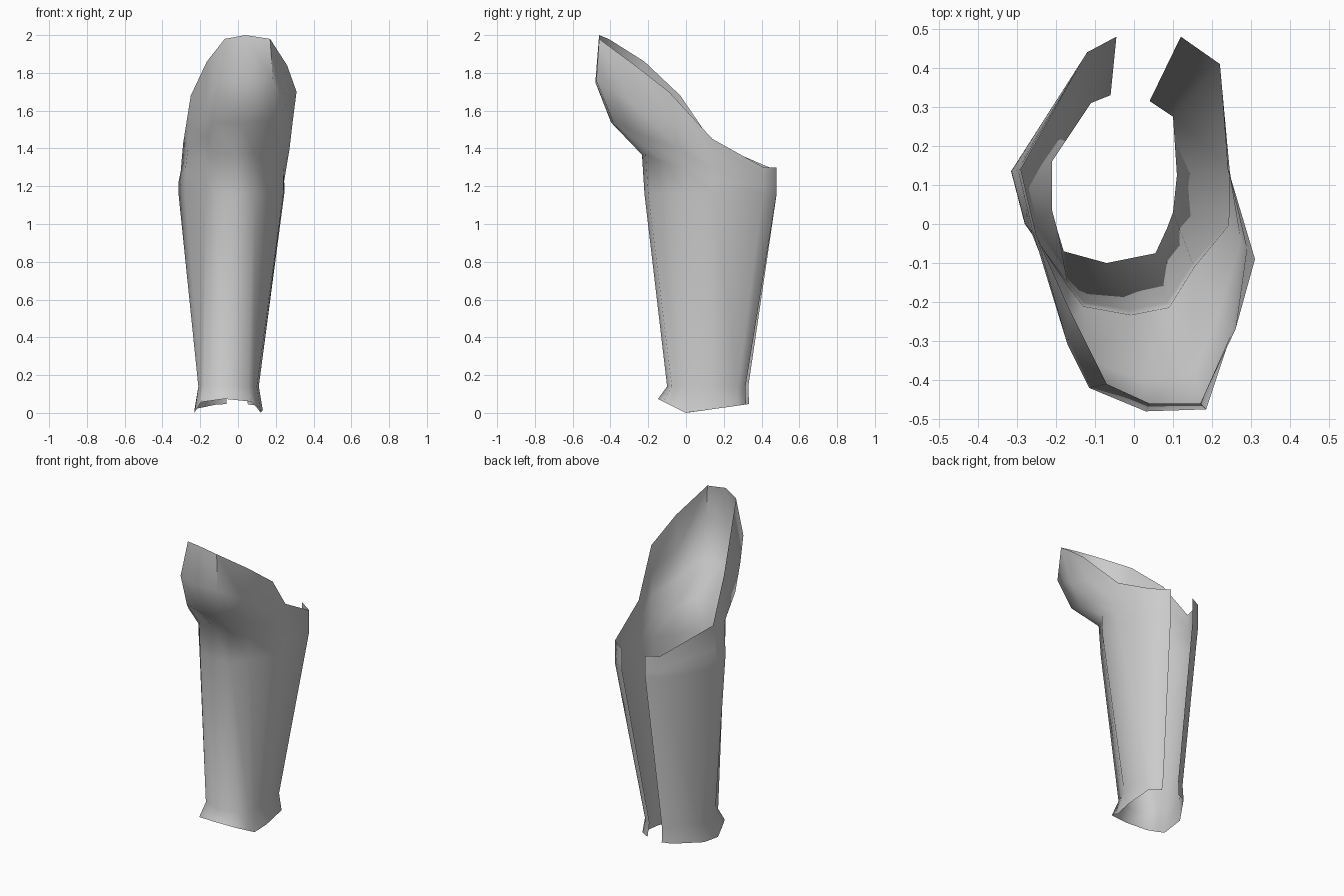
import bpy
import math
from mathutils import Vector

if "Cube" in bpy.data.objects:
    bpy.data.objects.remove(bpy.data.objects["Cube"], do_unlink=True)


def level_ring(points, height):
    """Turn flat outline points into a ring at one height."""
    return [Vector((x, y, height)) for x, y in points]


def blend_ring(lower, upper, across, up):
    """Ring between two others, with separate sideways and vertical blends."""
    ring = []
    for a, b in zip(lower, upper):
        point = a.lerp(b, across)
        point.z = a.z + (b.z - a.z) * up
        ring.append(point)
    return ring


def flare_point(point):
    """Push an ankle point outward and drop it to the curved lower hem."""
    x = (point.x + .055) * 1.13 - .055
    y = (point.y - .3) * 1.12 + .3
    return Vector((x, y, max(-.5 * y, .14 * y)))


def make_material(name, colour):
    material = bpy.data.materials.new(name)
    material.use_nodes = True
    material.diffuse_color = colour
    material.node_tree.nodes["Principled BSDF"].inputs["Base Color"].default_value = colour
    return material


def make_sheet(name, rings, material):
    """Skin a stack of open rings as one thin sheet facing outward."""
    columns = len(rings[0])
    vertices = [point for ring in rings for point in ring]
    faces = []
    for r in range(len(rings) - 1):
        for c in range(columns - 1):
            here = r * columns + c
            above = here + columns
            faces.append((here, above, above + 1, here + 1))
    mesh = bpy.data.meshes.new(name)
    mesh.from_pydata(vertices, [], faces)
    mesh.materials.append(material)
    sheet = bpy.data.objects.new(name, mesh)
    bpy.context.collection.objects.link(sheet)
    bpy.ops.object.select_all(action="DESELECT")
    sheet.select_set(True)
    bpy.context.view_layer.objects.active = sheet
    bpy.ops.object.shade_smooth_by_angle(angle=math.radians(60))
    return sheet


# Outlines run from the left back edge, round the front, to the right back edge
ankle = level_ring([
    (.04, .315), (.1, .275), (.11, .125), (.1, .03), (.085, -.01),
    (.055, -.075), (-.07, -.1), (-.18, -.07), (-.195, -.02),
    (-.21, .035), (-.21, .16), (-.11, .31), (-.06, .33)], .14)
calf = level_ring([
    (.12, .48), (.22, .41), (.245, .14), (.24, 0), (.15, -.1),
    (.085, -.2), (-.01, -.22), (-.13, -.2), (-.17, -.15),
    (-.28, 0), (-.315, .135), (-.12, .44), (-.045, .48)], 1.16)

# Sloping upper rim, low at the back and high over the knee
rim = [Vector(p) for p in (
    (.12, .48, 1.3), (.22, .41, 1.3), (.24, .14, 1.45), (.31, -.09, 1.7),
    (.26, -.27, 1.84), (.17, -.46, 1.98), (.04, -.46, 2), (-.07, -.41, 1.98),
    (-.165, -.22, 1.86), (-.25, -.03, 1.68), (-.29, .14, 1.43),
    (-.12, .44, 1.3), (-.045, .48, 1.3))]

# Knee dome bulges beyond the rim at the front only
dome = blend_ring(calf, rim, .7, .7)
dome[4:9] = [Vector(p) for p in (
    (.25, -.28, 1.63), (.185, -.475, 1.76), (.03, -.48, 1.75),
    (-.115, -.42, 1.75), (-.17, -.31, 1.63))]

flare = [flare_point(point) for point in ankle]
knee = blend_ring(calf, dome, .05, .35)
dome_base = blend_ring(calf, dome, .68, .64)

grey = make_material("plain_grey", (.6, .6, .6, 1))
make_sheet("shin_guard", [flare, ankle, calf, knee, dome_base, dome, rim], grey)
